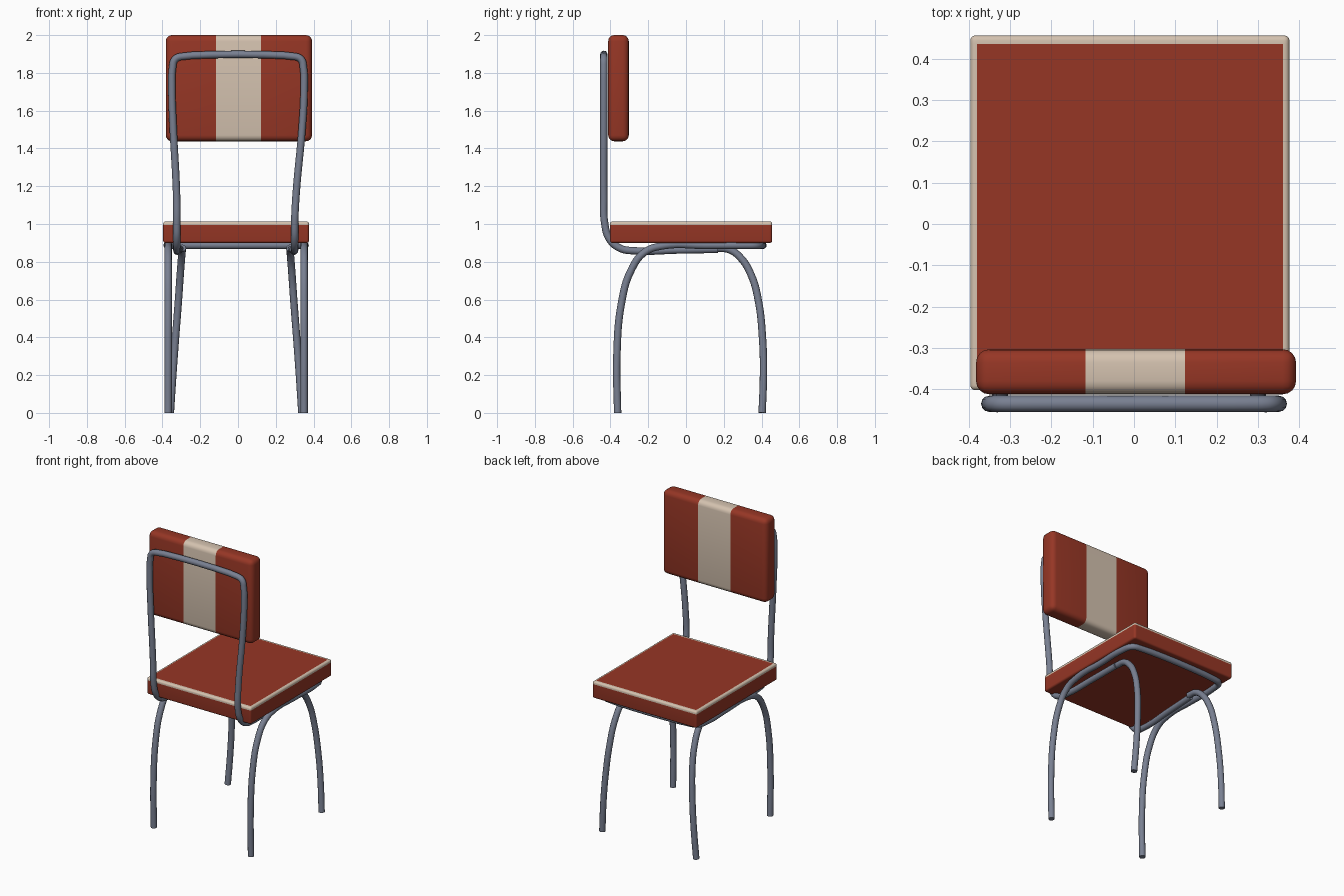
import bpy, bmesh
from mathutils import Vector

if "Cube" in bpy.data.objects:
    bpy.data.objects.remove(bpy.data.objects["Cube"])


def material(name, color):
    m = bpy.data.materials.new(name)
    m.diffuse_color = (*color, 1)
    m.use_nodes = True
    m.node_tree.nodes["Principled BSDF"].inputs["Base Color"].default_value = m.diffuse_color
    return m


RED = material("red vinyl", (0.305, 0.037, 0.0185))
CREAM = material("cream vinyl", (0.66, 0.54, 0.43))
STEEL = material("grey steel", (0.19, 0.215, 0.285))
CX = -0.01  # the seat and base sit slightly off centre


def add(name, mesh, mats):
    for m in mats:
        mesh.materials.append(m)
    ob = bpy.data.objects.new(name, mesh)
    bpy.context.collection.objects.link(ob)
    bpy.ops.object.select_all(action='DESELECT')
    ob.select_set(True)
    bpy.context.view_layer.objects.active = ob
    bpy.ops.object.shade_smooth_by_angle(angle=0.7)
    return ob


def tube(name, pts, r=0.0195):
    """Round capped tube along a smooth path."""
    cu = bpy.data.curves.new(name, 'CURVE')
    cu.dimensions = '3D'
    cu.resolution_u = 6
    cu.bevel_depth = r
    cu.bevel_resolution = 4
    cu.use_fill_caps = True
    sp = cu.splines.new('BEZIER')
    sp.bezier_points.add(len(pts) - 1)
    for bp, p in zip(sp.bezier_points, pts):
        bp.co = p
        bp.handle_left_type = bp.handle_right_type = 'AUTO'
    tmp = bpy.data.objects.new("tmp", cu)
    bpy.context.collection.objects.link(tmp)
    dg = bpy.context.evaluated_depsgraph_get()
    mesh = bpy.data.meshes.new_from_object(tmp.evaluated_get(dg))
    bpy.data.objects.remove(tmp)
    mesh.materials.clear()
    return add(name, mesh, [STEEL])


def mirrored(half, center=lambda z: CX):
    """Full left-right path from (half width, y, z) points."""
    right = [(center(z) + w, y, z) for w, y, z in half]
    left = [(center(z) - w, y, z) for w, y, z in half]
    return right + left[::-1]


def cushion(name, lo, hi, bevel, cuts, rule):
    """Bevelled box, cut along planes, coloured by a rule on face centres."""
    bm = bmesh.new()
    bmesh.ops.create_cube(bm, size=1)
    lo, hi = Vector(lo), Vector(hi)
    for v in bm.verts:
        v.co = (lo + hi) / 2 + v.co * (hi - lo)
    bmesh.ops.bevel(bm, geom=bm.edges[:], offset=bevel, segments=4,
                    profile=0.5, affect='EDGES')
    for axis, value in cuts:
        n = Vector((0, 0, 0))
        n[axis] = 1
        bmesh.ops.bisect_plane(bm, geom=bm.verts[:] + bm.edges[:] + bm.faces[:],
                               plane_co=n * value, plane_no=n)
    for f in bm.faces:
        f.material_index = int(rule(f.calc_center_median()))
    mesh = bpy.data.meshes.new(name)
    bm.to_mesh(mesh)
    bm.free()
    return add(name, mesh, [RED, CREAM])


# Seat with cream piping round the top edge
X0, X1, Y0, Y1 = -0.38, 0.36, -0.38, 0.436
cushion("seat", (-0.396, -0.402, 0.90), (0.376, 0.456, 1.013), 0.012,
        [(0, X0), (0, X1), (1, Y0), (1, Y1), (2, 0.994)],
        lambda c: c.z > 0.994 and not (X0 < c.x < X1 and Y0 < c.y < Y1))

# Backrest with a cream centre stripe
S0, S1 = -0.117, 0.123
cushion("backrest", (-0.382, -0.412, 1.438), (0.392, -0.303, 2.0), 0.032,
        [(0, S0), (0, S1)], lambda c: S0 < c.x < S1)

# Rear legs, side rails and cross bar: one continuous tube
tube("rear_legs_and_rails", mirrored([
    (0.36, -0.362, 0), (0.36, -0.366, 0.3), (0.36, -0.342, 0.58),
    (0.36, -0.293, 0.75), (0.36, -0.22, 0.85), (0.36, -0.12, 0.885),
    (0.36, 0.1, 0.887), (0.36, 0.32, 0.887), (0.343, 0.378, 0.887),
    (0.29, 0.395, 0.887)]))

# Front legs, curving in under the seat
for side, s in (("left", -1), ("right", 1)):
    tube("front_leg_" + side, [(CX + s * w, y, z) for w, y, z in [
        (0.285, 0.165, 0.872), (0.285, 0.23, 0.864), (0.289, 0.29, 0.82),
        (0.296, 0.345, 0.73), (0.305, 0.382, 0.6), (0.322, 0.406, 0.38),
        (0.335, 0.41, 0.2), (0.348, 0.403, 0)]])

# Back hoop, running under the seat and up behind the backrest
tube("back_hoop", mirrored([
    (0.295, 0.17, 0.866), (0.302, -0.05, 0.862), (0.311, -0.27, 0.858),
    (0.312, -0.35, 0.872), (0.312, -0.405, 0.92), (0.312, -0.43, 1.0),
    (0.316, -0.435, 1.15), (0.342, -0.435, 1.52), (0.35, -0.435, 1.72),
    (0.346, -0.435, 1.83), (0.335, -0.435, 1.87), (0.305, -0.435, 1.886)],
    lambda z: -0.012 + 0.012 * min(1, max(0, (z - 1) / 0.6))))
